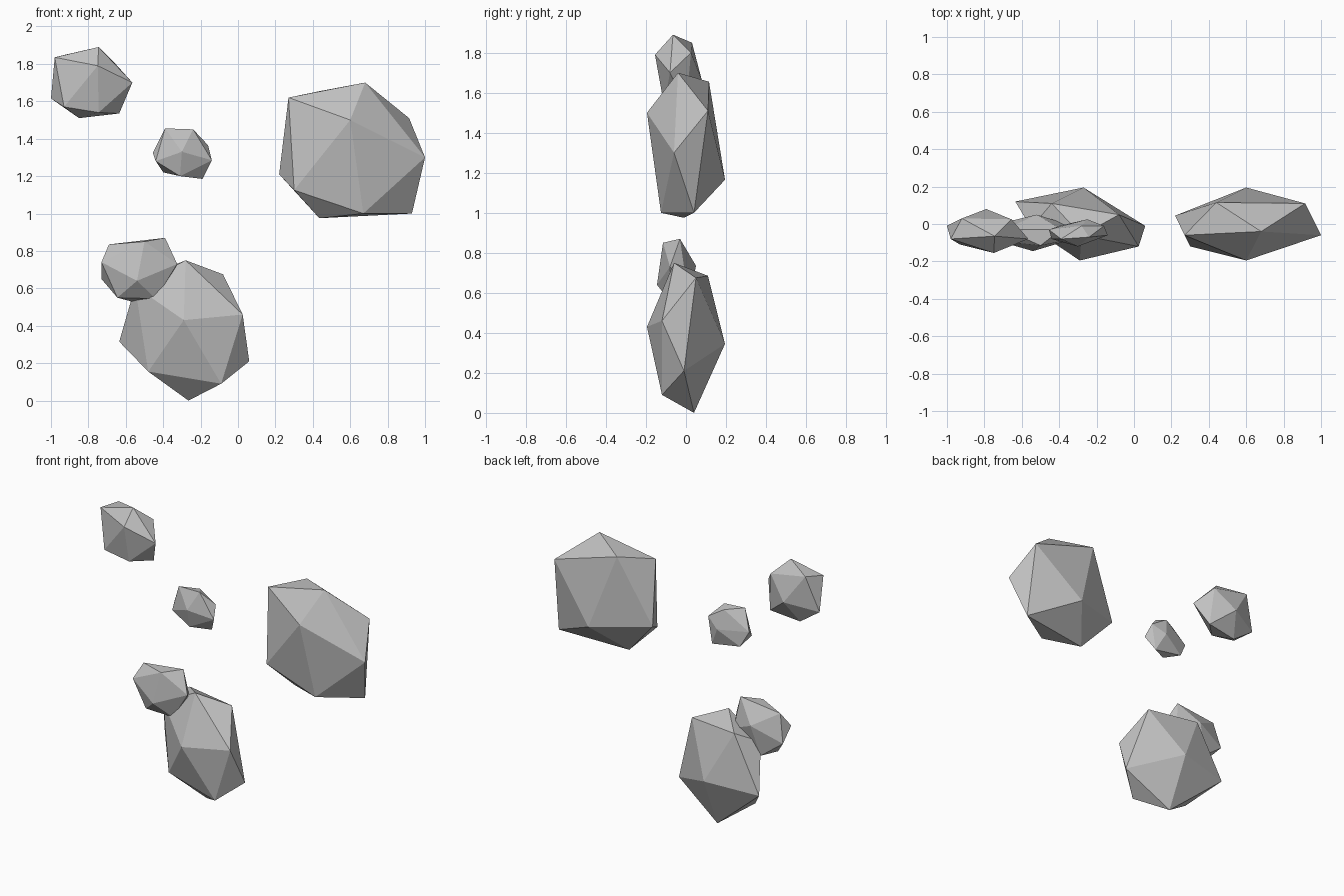
import bpy
import bmesh
from mathutils import Vector

default_cube = bpy.data.objects.get("Cube")
if default_cube:
    bpy.data.objects.remove(default_cube, do_unlink=True)

# Plain stone colour shared by every rock
stone = bpy.data.materials.new("stone_grey")
stone.use_nodes = True
stone_colour = (0.53, 0.53, 0.53, 1.0)
stone.diffuse_color = stone_colour
shader = next(n for n in stone.node_tree.nodes if n.type == 'BSDF_PRINCIPLED')
shader.inputs["Base Color"].default_value = stone_colour
shader.inputs["Roughness"].default_value = 0.9


def make_rock(name, front_tip, front_ring, back_tip, back_ring):
    """Wrap a flat-faced skin around two tips and two five-cornered rings.

    Corners are given in hundredths of a unit.
    """
    bm = bmesh.new()
    for corner in [front_tip, *front_ring, back_tip, *back_ring]:
        bm.verts.new(Vector(corner) / 100)
    hull = bmesh.ops.convex_hull(bm, input=bm.verts[:])
    loose = set(hull["geom_interior"]) | set(hull["geom_unused"])
    bmesh.ops.delete(
        bm,
        geom=[v for v in loose if isinstance(v, bmesh.types.BMVert)],
        context='VERTS',
    )
    bmesh.ops.recalc_face_normals(bm, faces=bm.faces[:])
    for face in bm.faces:
        face.smooth = False

    mesh = bpy.data.meshes.new(name)
    bm.to_mesh(mesh)
    bm.free()
    mesh.materials.append(stone)
    rock = bpy.data.objects.new(name, mesh)
    bpy.context.scene.collection.objects.link(rock)
    return rock


# Large rock on the upper left side
make_rock(
    "large_upper_rock",
    front_tip=(60, -19.5, 150),
    front_ring=[(27, -6, 162), (68, -4, 170), (100, -6, 130),
                (67, -12.5, 100), (30, -12, 112.5)],
    back_tip=(60, 19.5, 116.5),
    back_ring=[(44, 11.5, 165.5), (91.5, 11, 151), (93, 4, 100),
               (43.5, -1, 97.5), (22, 4.5, 121)],
)

# Large rock resting on the ground
make_rock(
    "large_lower_rock",
    front_tip=(-29, -19.5, 43),
    front_ring=[(-55, -2, 61), (-28, -6, 75), (2.5, -12, 46),
                (-9, -12, 9), (-48, -6, 15.5)],
    back_tip=(-27, 19.5, 34.5),
    back_ring=[(-44, 11, 68.5), (-8, 5, 67.5), (6, -1, 21),
               (-26.5, 4, 0), (-63.5, 12, 31.5)],
)

# Small rock leaning on the lower one
make_rock(
    "small_leaning_rock",
    front_tip=(-54, -14.5, 64),
    front_ring=[(-73, -9, 74), (-50, -11.5, 85), (-32.5, -8, 73),
                (-44, -7, 54.5), (-64.5, -7, 55)],
    back_tip=(-52, 5, 73.5),
    back_ring=[(-69, -3, 83.5), (-39, -3, 87), (-36, 0, 66),
               (-57, 1, 53), (-73, 0, 65)],
)

# Smallest rock, floating in the middle
make_rock(
    "tiny_middle_rock",
    front_tip=(-30, -12, 133),
    front_ring=[(-39, -8, 145.5), (-24, -7, 145), (-14, -6, 128.5),
                (-31, -8, 120), (-44, -8, 128)],
    back_tip=(-25, 2.5, 131),
    back_ring=[(-28, -1, 144), (-16, -1, 136.5), (-19, -1, 118.5),
               (-40, -1, 122), (-45.5, -3, 132.5)],
)

# Small rock at the top right
make_rock(
    "small_top_rock",
    front_tip=(-75, -15.5, 179),
    front_ring=[(-98, -8, 183.5), (-74.5, -6.5, 189), (-56.5, -8, 170),
                (-74.5, -11, 154), (-93, -11, 157)],
    back_tip=(-79, 8, 166),
    back_ring=[(-92, 3, 185), (-65.5, 2.5, 180), (-63.5, 0, 153.5),
               (-85, -1.5, 151), (-100, -1, 161.5)],
)
